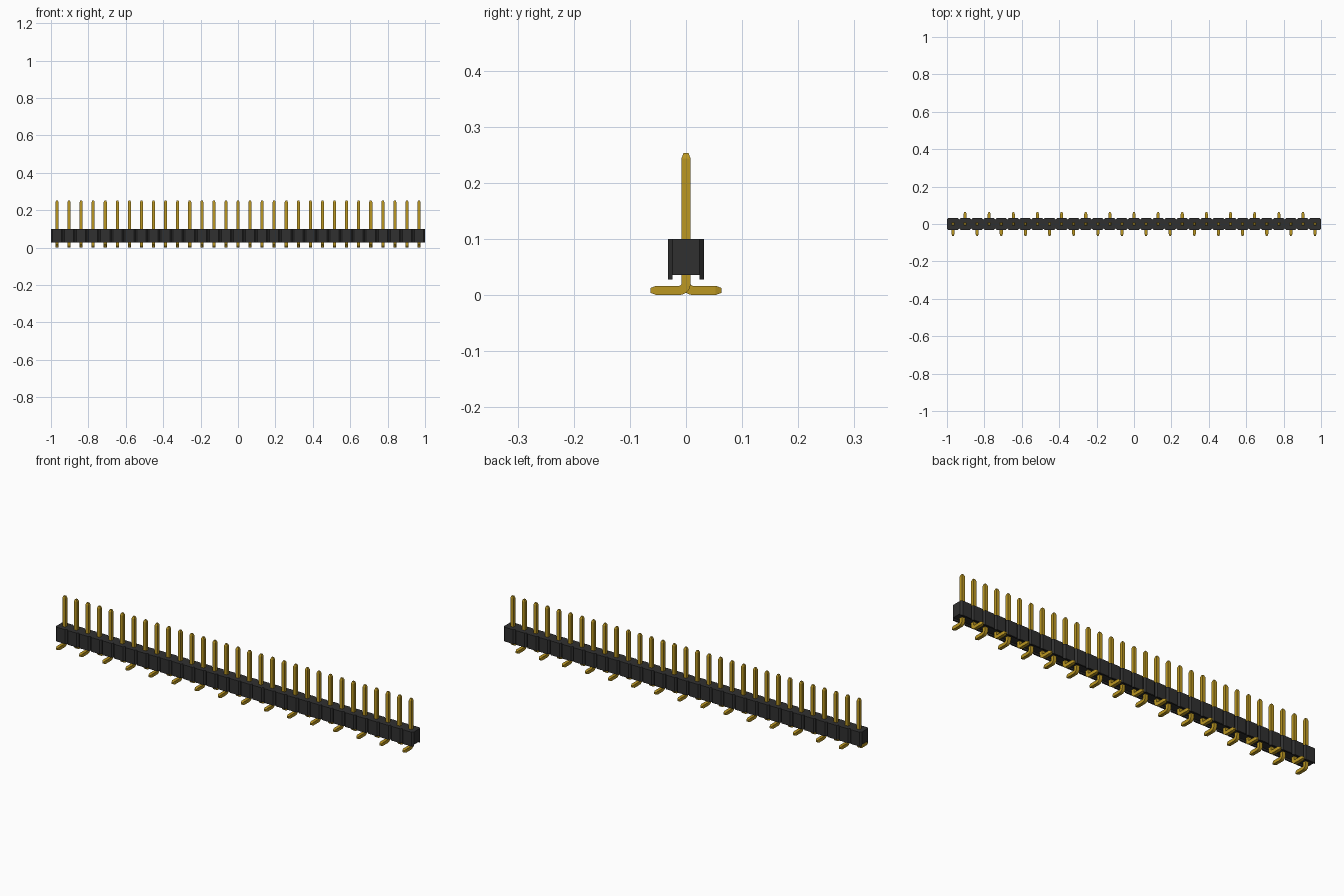
import bpy, bmesh
from math import sin, cos, pi

cube = bpy.data.objects.get("Cube")
if cube:
    bpy.data.objects.remove(cube, do_unlink=True)

COUNT = 31
PITCH = 2 / COUNT
HALF = PITCH / 2
CHAMFER = PITCH / 8
PIN = 0.0082            # half thickness of a pin
TOP, CEILING, SKIRT = 0.1, 0.036, 0.028


def material(name, color):
    m = bpy.data.materials.new(name)
    m.use_nodes = True
    m.diffuse_color = color
    bsdf = m.node_tree.nodes["Principled BSDF"]
    bsdf.inputs["Base Color"].default_value = color
    bsdf.inputs["Roughness"].default_value = 0.5
    return m


black = material("black plastic", (0.03, 0.03, 0.03, 1))
gold = material("gold metal", (0.50, 0.31, 0.016, 1))


def add_object(name, bm, mat):
    bmesh.ops.recalc_face_normals(bm, faces=bm.faces)
    mesh = bpy.data.meshes.new(name)
    bm.to_mesh(mesh)
    bm.free()
    mesh.materials.append(mat)
    obj = bpy.data.objects.new(name, mesh)
    bpy.context.collection.objects.link(obj)
    return obj


def loft(bm, rings):
    """Skin a list of equal-sized point rings and cap both ends."""
    rings = [[bm.verts.new(p) for p in ring] for ring in rings]
    for a, b in zip(rings, rings[1:]):
        for i in range(len(a)):
            j = (i + 1) % len(a)
            bm.faces.new((a[i], a[j], b[j], b[i]))
    bm.faces.new(rings[0])
    bm.faces.new(rings[-1])


def prism(bm, outline, low, high):
    loft(bm, [[(x, y, z) for x, y in outline] for z in (low, high)])


# Housing: chamfered cells in a row, with a skirt along each long edge
def build_housing():
    bm = bmesh.new()
    flat = HALF - CHAMFER
    octagon = [(flat, -HALF), (HALF, -flat), (HALF, flat), (flat, HALF),
               (-flat, HALF), (-HALF, flat), (-HALF, -flat), (-flat, -HALF)]
    for i in range(COUNT):
        x = (i - (COUNT - 1) / 2) * PITCH
        prism(bm, [(x + px, py) for px, py in octagon], CEILING, TOP)
        for side in (-1, 1):
            skirt = [(-HALF, flat), (HALF, flat), (flat, HALF), (-flat, HALF)]
            prism(bm, [(x + px, side * py) for px, py in skirt], SKIRT, CEILING)
    # Remove the hidden walls between joined cells
    bmesh.ops.remove_doubles(bm, verts=bm.verts, dist=0.0001)
    inner = [f for f in bm.faces
             if abs(f.normal.x) > 0.9 and abs(f.calc_center_median().x) < 0.99]
    bmesh.ops.delete(bm, geom=inner, context="FACES")
    return add_object("housing", bm, black)


# Pin: square wire with tapered ends, bent once into a foot towards -y
def build_pin_mesh():
    tip, taper, top, toe = 0.0045, 0.01, 0.253, -0.063
    inner = 0.004
    cy, cz = -PIN - inner, 2 * PIN + inner

    def upright(z, h):
        return [(-h, -h, z), (h, -h, z), (h, h, z), (-h, h, z)]

    def foot(y, h):
        return [(-h, y, PIN + h), (h, y, PIN + h), (h, y, PIN - h), (-h, y, PIN - h)]

    rings = [upright(top, tip), upright(top - taper, PIN)]
    for k in range(7):
        a = -k * pi / 12
        near, far = [(cy + r * cos(a), cz + r * sin(a))
                     for r in (inner, inner + 2 * PIN)]
        rings.append([(-PIN, *near), (PIN, *near), (PIN, *far), (-PIN, *far)])
    rings += [foot(toe + taper, PIN), foot(toe, tip)]
    bm = bmesh.new()
    loft(bm, rings)
    pin = add_object("pin_1", bm, gold)
    return pin


build_housing()
first = build_pin_mesh()

# Repeat the pin along the row, turning every second foot to the back
for i in range(COUNT):
    pin = first if i == 0 else bpy.data.objects.new(f"pin_{i + 1}", first.data)
    if i:
        bpy.context.collection.objects.link(pin)
    pin.location.x = (i - (COUNT - 1) / 2) * PITCH
    pin.rotation_euler.z = pi * (i % 2)
